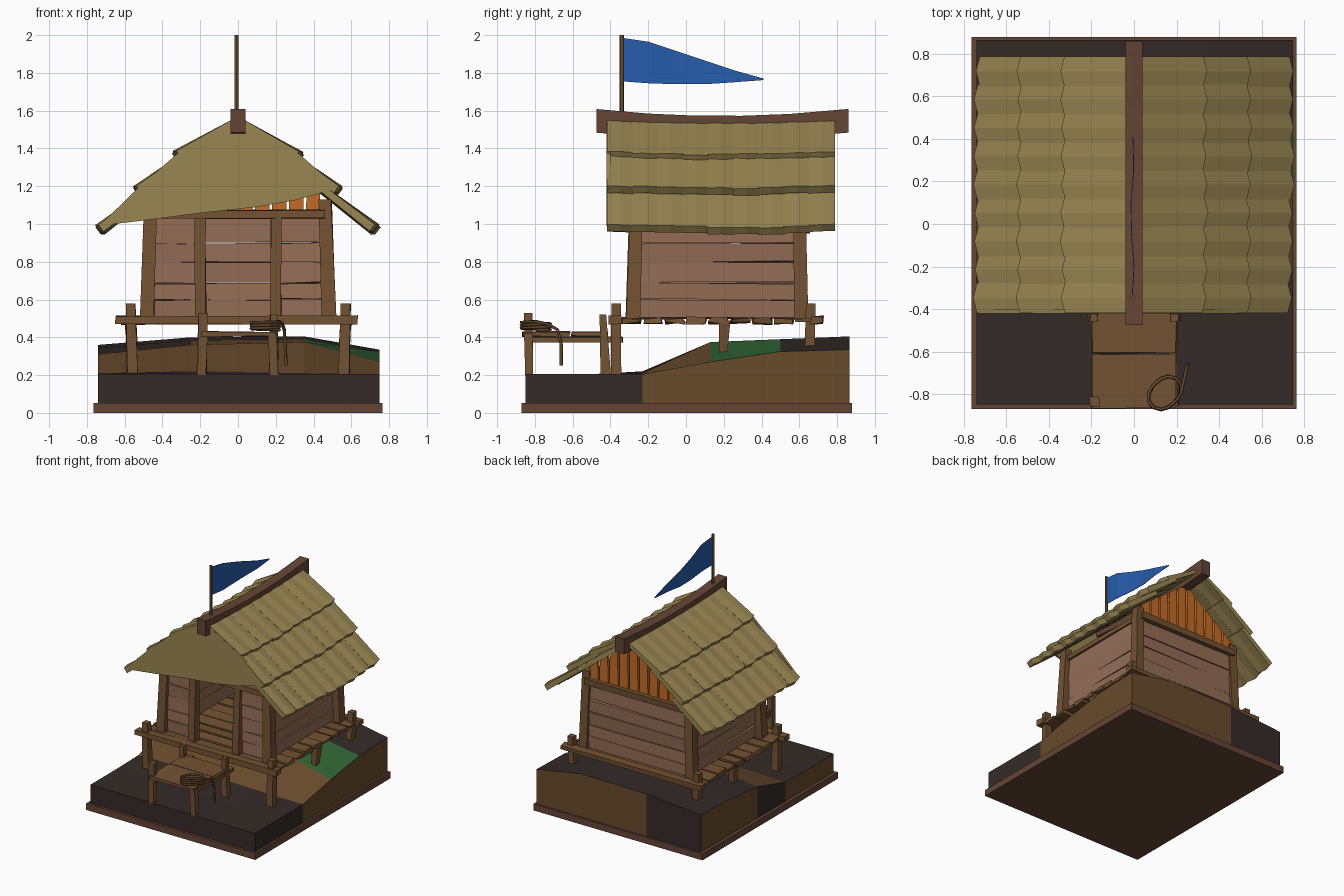
import bpy, bmesh, math, random
from mathutils import Vector

if "Cube" in bpy.data.objects:
    bpy.data.objects.remove(bpy.data.objects["Cube"])

random.seed(4)


def material(name, rgb):
    m = bpy.data.materials.new(name)
    m.diffuse_color = (*rgb, 1)
    m.use_nodes = True
    m.node_tree.nodes["Principled BSDF"].inputs["Base Color"].default_value = m.diffuse_color
    return m


WOOD = material("wood", (0.17, 0.085, 0.032))
BEAM = material("dark_beam", (0.13, 0.06, 0.035))
WALL = material("wall_plank", (0.30, 0.155, 0.095))
ORANGE = material("orange_plank", (0.55, 0.15, 0.02))
THATCH = material("thatch", (0.32, 0.24, 0.085))
EARTH = material("earth", (0.14, 0.07, 0.025))
DARK = material("dark_earth", (0.035, 0.024, 0.021))
GRASS = material("grass", (0.03, 0.13, 0.035))
BLUE = material("blue_cloth", (0.02, 0.11, 0.42))
ROPE = material("rope", (0.12, 0.065, 0.025))


def loft(bm, rings):
    """Closed tube through rings of equal point count, capped at both ends."""
    vs = [[bm.verts.new(p) for p in r] for r in rings]
    n = len(vs[0])
    for a, b in zip(vs, vs[1:]):
        for i in range(n):
            j = (i + 1) % n
            bm.faces.new((a[i], a[j], b[j], b[i]))
    bm.faces.new(vs[0][::-1])
    bm.faces.new(vs[-1])


def box(bm, x0, x1, y0, y1, z0, z1, j=0.006):
    r = lambda v: v + random.uniform(-j, j)
    loft(bm, [[(r(x), r(y), r(z)) for x, y in
               ((x0, y0), (x1, y0), (x1, y1), (x0, y1))] for z in (z0, z1)])


def post(bm, bottom, top, w0, w1):
    """Leaning, tapering square post."""
    rings = []
    for (x, y, z), w in ((bottom, w0), (top, w1)):
        h = w / 2
        rings.append([(x + a * h + random.uniform(-.004, .004), y + b * h, z)
                      for a, b in ((-1, -1), (1, -1), (1, 1), (-1, 1))])
    loft(bm, rings)


def finish(bm, name, *mats):
    bmesh.ops.recalc_face_normals(bm, faces=bm.faces)
    me = bpy.data.meshes.new(name)
    bm.to_mesh(me)
    bm.free()
    for m in mats:
        me.materials.append(m)
    ob = bpy.data.objects.new(name, me)
    bpy.context.collection.objects.link(ob)
    return ob


# Base plate
bm = bmesh.new()
box(bm, -.765, .765, -.87, .88, 0, .053, 0)
finish(bm, "base_plate", BEAM)

# Ground block: flat in front, rising bank behind
xs = (-.74, -.25, .35, .748)
ys = (-.85, -.5, -.23, .13, .5, .865)
heights = ((.205, .205, .205, .205), (.205, .2, .2, .205), (.21, .22, .21, .205),
           (.31, .36, .375, .27), (.345, .385, .39, .325), (.36, .40, .405, .335))
bm = bmesh.new()
top = [[bm.verts.new((x, y, h)) for x, h in zip(xs, hs)] for y, hs in zip(ys, heights)]
for r in range(5):
    for c in range(3):
        f = bm.faces.new((top[r][c], top[r][c + 1], top[r + 1][c + 1], top[r + 1][c]))
        f.material_index = 0 if r == 2 else 1
        if c == 2 and r == 3:
            f.material_index = 2
        if c == 1 and r == 3:
            f.material_index = 0
rim = ([top[0][c] for c in range(4)] + [top[r][3] for r in range(1, 6)]
       + [top[5][c] for c in (2, 1, 0)] + [top[r][0] for r in (4, 3, 2, 1)])
low = [bm.verts.new((v.co.x, v.co.y, .05)) for v in rim]
for i in range(len(rim)):
    k = (i + 1) % len(rim)
    f = bm.faces.new((rim[i], low[i], low[k], rim[k]))
    f.material_index = 1 if i in (0, 1, 2, 3, 4, 10, 13) else 0
bm.faces.new(low)
finish(bm, "ground_block", EARTH, DARK, GRASS)

# Deck: planks, front and back edge boards, stilts
bm = bmesh.new()
for i in range(9):
    y = -.34 + i * .115
    box(bm, -.61, .60, y, y + .10, .475, .502, .009)
finish(bm, "deck_planks", WOOD)
bm = bmesh.new()
box(bm, -.65, .63, -.41, -.345, .472, .512)
box(bm, -.64, .63, .665, .725, .472, .512)
finish(bm, "deck_edge_boards", WOOD)
bm = bmesh.new()
for s in (-1, 1):
    post(bm, (s * .56, -.37, .2), (s * .57, -.37, .58), .055, .05)
    post(bm, (s * .56, .655, .32), (s * .57, .66, .58), .055, .05)
    post(bm, (s * .56, .195, .27), (s * .57, .205, .49), .04, .06)
finish(bm, "deck_stilts", WOOD)

# Walls: five plank courses each, front wall split by the doorway
bm = bmesh.new()
edges = (.50, .60, .69, .80, .90, 1.04)
for z0, z1 in zip(edges, edges[1:]):
    for s in (-1, 1):
        box(bm, s * .425, s * .46, -.26, .61, z0, z1 - .003)
        box(bm, s * .18, s * .45, -.275, -.245, z0, z1 - .003)
    box(bm, -.45, .45, .59, .62, z0, z1 - .003)
finish(bm, "wall_planks", WALL)

# Corner posts, door posts and the beams on top
bm = bmesh.new()
for s in (-1, 1):
    for y, d in ((-.28, .02), (.61, -.01)):
        post(bm, (s * .482, y, .5), (s * .462, y + d, 1.13), .075, .065)
    post(bm, (s * .20, -.29, .5), (s * .20, -.275, 1.04), .06, .055)
finish(bm, "corner_and_door_posts", WOOD)
bm = bmesh.new()
box(bm, -.46, .46, -.31, -.24, 1.03, 1.075)
box(bm, -.46, .46, .59, .655, 1.03, 1.075)
for s in (-1, 1):
    box(bm, s * .42, s * .47, -.27, .62, 1.03, 1.075)
finish(bm, "top_beams", WOOD)

# Back gable: upright planks with narrow gaps
bm = bmesh.new()
for i in range(10):
    x0, x1 = -.45 + i * .09, -.45 + i * .09 + .078
    t0, t1 = (1.50 - .76 * abs(x) for x in (x0, x1))
    loft(bm, [[(x0, y, 1.06), (x1, y, 1.06), (x1 - .004, y, t1), (x0 + .004, y, t0)]
              for y in (.60, .622)])
finish(bm, "back_gable_planks", ORANGE)

# Thatch: three overlapping courses of bundles per side
courses = (((0, 1.57), (.325, 1.38)), ((.25, 1.405), (.53, 1.2)), ((.44, 1.215), (.728, .995)))
COUNT = 9
for s, side in ((-1, "left"), (1, "right")):
    bm = bmesh.new()
    for (xa, za), (xb, zb) in courses:
        d = Vector((xb - xa, zb - za)).normalized()
        n = Vector((-d.y, d.x))
        for i in range(COUNT):
            jit = random.uniform(-.008, .008)
            lift = random.uniform(0, .008)
            rings = []
            for t, bump, reach in ((-.03, 0, 0), (.5, .012, .014), (1.03, 0, 0)):
                y = -.415 + 1.2 * (i + t) / COUNT
                sag = .015 * (1 - ((y - .19) / .62) ** 2)
                a = Vector((xa, za - sag))
                b = Vector((xb, zb - sag)) + d * (reach + jit) + n * (bump + lift)
                pts = (a + n * bump * .3 * (xa > 0), b, b - n * .045, a - n * .035)
                rings.append([(s * max(p.x, 0), y, p.y) for p in pts])
            loft(bm, rings)
    finish(bm, side + "_thatch", THATCH)

# Thatch sheet over the front gable
outline = ((-.735, .99), (-.45, 1.025), (-.18, 1.06), (.1, 1.09), (.3, 1.125), (.53, 1.19),
           (.325, 1.37), (0, 1.56), (-.325, 1.37), (-.53, 1.19))
bm = bmesh.new()
loft(bm, [[(x, y, z) for x, z in outline] for y in (-.42, -.40)])
finish(bm, "front_gable_thatch", THATCH)

# Sagging ridge beam
bm = bmesh.new()
rings = []
for y in (-.475, -.2, .05, .3, .55, .86):
    z = 1.572 + .037 * ((y - .19) / .67) ** 2
    rings.append([(-.04, y, z), (.04, y, z), (.04, y, z - .125), (-.04, y, z - .125)])
loft(bm, rings)
finish(bm, "ridge_beam", BEAM)

# Flag pole and pennant
bpy.ops.mesh.primitive_cylinder_add(vertices=6, radius=.011, depth=.45, location=(-.008, -.34, 1.775))
bpy.context.object.name = "flag_pole"
bpy.context.object.data.materials.append(WOOD)
bm = bmesh.new()
rings = []
for i, (y, zt, zb) in enumerate(((-.335, 1.985, 1.755), (-.2, 1.965, 1.745), (-.05, 1.915, 1.74),
                                 (.1, 1.865, 1.74), (.25, 1.815, 1.75), (.41, 1.77, 1.762))):
    x = -.008 + .008 * math.sin(i * 1.8)
    rings.append([(x - .002, y, zb), (x + .002, y, zb), (x + .002, y, zt), (x - .002, y, zt)])
loft(bm, rings)
finish(bm, "pennant", BLUE)

# Low step platform in front of the door
bm = bmesh.new()
for y0, y1 in ((-.865, -.615), (-.605, -.415)):
    box(bm, -.2, .2, y0, y1, .405, .428)
for s in (-1, 1):
    box(bm, s * .16, s * .2, -.85, -.335, .375, .402, .003)
finish(bm, "step_platform", WOOD)
bm = bmesh.new()
for s, front_top in ((-1, .53), (1, .42)):
    post(bm, (s * .19, -.83, .2), (s * .185, -.835, front_top), .042, .045)
    post(bm, (s * .19, -.425, .2), (s * .19, -.44, .52), .055, .035)
finish(bm, "step_legs", WOOD)

# Coiled rope with a hanging tail
pts = []
for i in range(43):
    a = i * math.tau / 14
    r = .075 + .012 * math.sin(i * .9)
    pts.append((.145 + r * math.cos(a), -.795 + r * math.sin(a), .438 + .0011 * i))
pts += [(.235, -.73, .47), (.245, -.68, .44), (.25, -.66, .36), (.255, -.66, .25)]
cu = bpy.data.curves.new("rope_coil", 'CURVE')
cu.dimensions = '3D'
cu.bevel_depth, cu.bevel_resolution = .009, 0
cu.use_fill_caps = True
sp = cu.splines.new('POLY')
sp.points.add(len(pts) - 1)
for p, co in zip(sp.points, pts):
    p.co = (*co, 1)
cu.materials.append(ROPE)
bpy.context.collection.objects.link(bpy.data.objects.new("rope_coil", cu))
